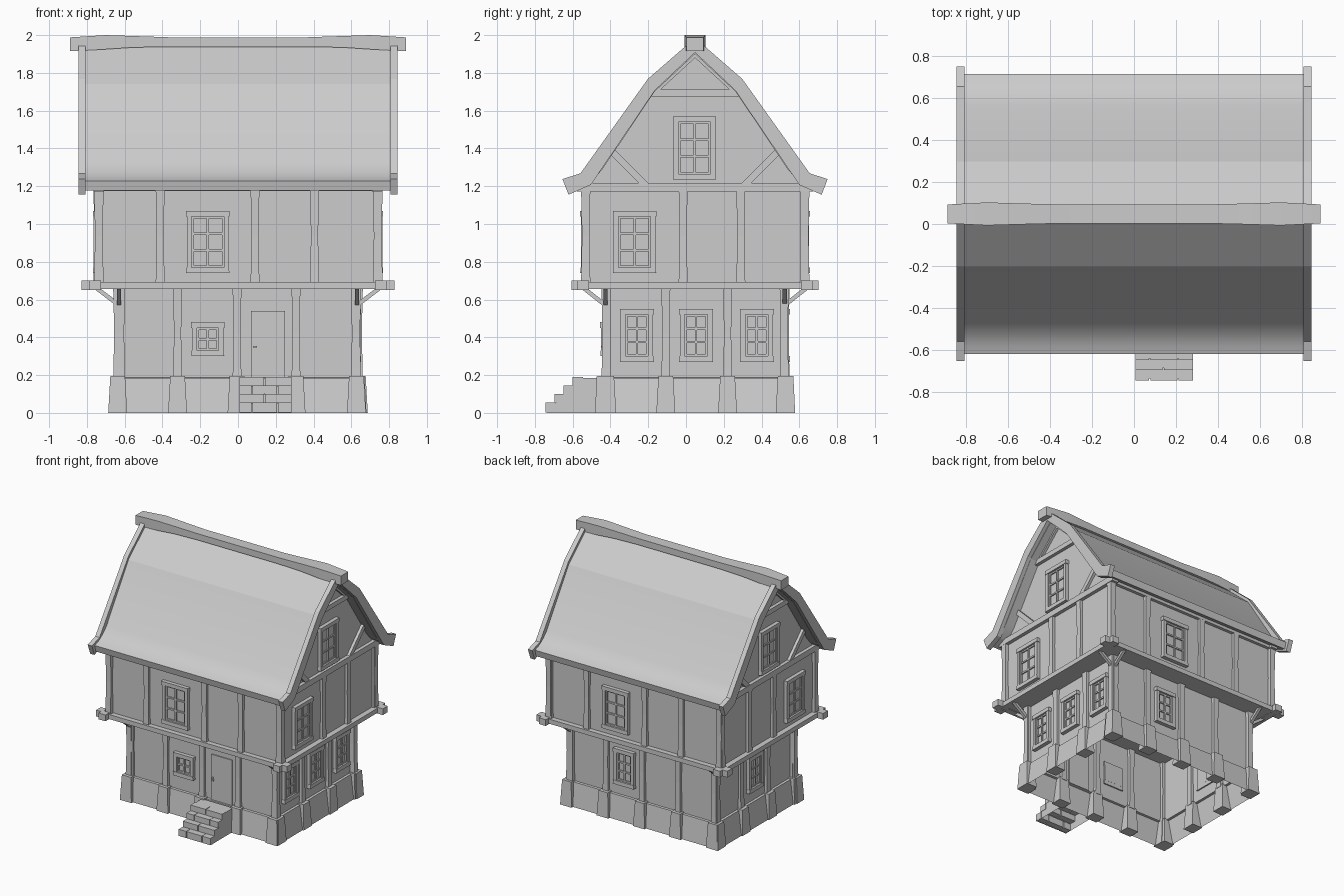
import bpy, bmesh
from mathutils import Matrix, Vector

cube = bpy.data.objects.get("Cube")
if cube:
    bpy.data.objects.remove(cube)

YC = 0.048                     # centre line of the house in y
LOW = (0.622, 0.472)           # half sizes of the two storeys
UP = (0.738, 0.578)

grey = bpy.data.materials.new("plain_grey")
grey.use_nodes = True
grey.diffuse_color = (0.604, 0.604, 0.604, 1)
bsdf = next(n for n in grey.node_tree.nodes if n.type == 'BSDF_PRINCIPLED')
bsdf.inputs["Base Color"].default_value = (0.604, 0.604, 0.604, 1)
bsdf.inputs["Roughness"].default_value = 0.8


def finish(name, bm, smooth=None):
    bmesh.ops.recalc_face_normals(bm, faces=bm.faces[:])
    mesh = bpy.data.meshes.new(name)
    bm.to_mesh(mesh)
    bm.free()
    mesh.materials.append(grey)
    ob = bpy.data.objects.new(name, mesh)
    bpy.context.collection.objects.link(ob)
    if smooth:
        bpy.ops.object.select_all(action='DESELECT')
        ob.select_set(True)
        bpy.context.view_layer.objects.active = ob
        bpy.ops.object.shade_smooth_by_angle(angle=smooth)


def box(bm, lo, hi, m=Matrix(), taper=1.0):
    """Box between two corners; taper scales the top."""
    lo, hi = Vector(lo), Vector(hi)
    c, s = (lo + hi) / 2, hi - lo
    for v in bmesh.ops.create_cube(bm, size=1)["verts"]:
        k = taper if v.co.z > 0 else 1
        v.co = m @ Vector((c.x + v.co.x * s.x * k, c.y + v.co.y * s.y * k, c.z + v.co.z * s.z))


def beam(bm, p, q, w):
    p, q = Vector(p), Vector(q)
    d = q - p
    m = Matrix.Translation((p + q) / 2) @ d.to_track_quat('Z', 'Y').to_matrix().to_4x4()
    bmesh.ops.create_cube(bm, size=1, matrix=m @ Matrix.Diagonal((w, w, d.length, 1)))


def loft(bm, rings, caps=True):
    """Skin equal-length rings, with or without end caps."""
    vs = [[bm.verts.new(p) for p in r] for r in rings]
    n = len(vs[0])
    for a, b in zip(vs, vs[1:]):
        for i in range(n):
            j = (i + 1) % n
            bm.faces.new((a[i], a[j], b[j], b[i]))
    if caps:
        bm.faces.new(vs[0])
        bm.faces.new(vs[-1])


def rect(hx, hy, z):
    return [(a * hx, YC + b * hy, z) for a, b in ((-1, -1), (1, -1), (1, 1), (-1, 1))]


def wall_frame(side, half):
    """Maps (along wall, outward, up) to the model."""
    u, n, o = {
        "front": ((1, 0, 0), (0, -1, 0), (0, YC - half[1], 0)),
        "back": ((1, 0, 0), (0, 1, 0), (0, YC + half[1], 0)),
        "left": ((0, 1, 0), (1, 0, 0), (half[0], 0, 0)),
        "right": ((0, 1, 0), (-1, 0, 0), (-half[0], 0, 0))}[side]
    return Matrix.Translation(o) @ Matrix((u, n, (0, 0, 1))).transposed().to_4x4()


# Storeys: the lower one is an open-bottomed shell
bm = bmesh.new()
loft(bm, [rect(0.67, 0.512, 0), rect(0.64, 0.49, 0.185), rect(*LOW, 0.187)], caps=False)
finish("foundation", bm)
bm = bmesh.new()
loft(bm, [rect(*LOW, 0.187), rect(*LOW, 0.66)], caps=False)
finish("lower_walls", bm)
bm = bmesh.new()
half = [(UP[1], 0.66), (UP[1], 1.19), (0.215, 1.70)]
outline = half + [(0, 1.9)] + [(-y, z) for y, z in reversed(half)]
loft(bm, [[(x, YC + y, z) for y, z in outline] for x in (-UP[0], UP[0])])
finish("upper_walls_and_gables", bm)

# Posts and stone piers: positions along each wall
low_x, low_y = [-0.637, -0.32, -0.005, 0.307, 0.627], [-0.42, -0.107, 0.22, 0.525]
up_x, up_y = [-0.735, -0.412, 0.09, 0.405, 0.742], [-0.532, -0.015, 0.29, 0.63]
layout = {"front": (low_x, up_x), "back": ([-x for x in low_x], [-x for x in up_x]),
          "left": (low_y, up_y), "right": (low_y, up_y)}


def post(bm, m, p, z0, z1):
    rings = []
    for t, w in ((0, 0.024), (0.12, 0.022), (0.5, 0.019), (0.88, 0.022), (1, 0.024)):
        z = z0 + t * (z1 - z0)
        rings.append([m @ Vector((p + a * w, b * w, z)) for a, b in ((-1, -1), (1, -1), (1, 1), (-1, 1))])
    loft(bm, rings)


lower, upper, piers = bmesh.new(), bmesh.new(), bmesh.new()
for side, (lows, ups) in layout.items():
    ml, mu = wall_frame(side, LOW), wall_frame(side, UP)
    for p in lows:
        post(lower, ml, p, 0.18, 0.66)
        box(piers, (p - 0.05, -0.03, 0), (p + 0.05, 0.058, 0.195), ml, 0.78)
    for p in ups:
        post(upper, mu, p, 0.69, 1.185)
finish("lower_posts", lower)
finish("upper_posts", upper)
finish("stone_piers", piers)

# Jetty beams with heavier ends, eave beams
bm = bmesh.new()
for s in (-1, 1):
    y, x = YC + s * 0.592, s * 0.755
    box(bm, (-0.82, y - 0.026, 0.657), (0.82, y + 0.026, 0.693))
    box(bm, (x - 0.026, YC - 0.64, 0.656), (x + 0.026, YC + 0.64, 0.692))
    for t in (-1, 1):
        ex, ey = t * 0.8, YC + t * 0.625
        box(bm, (ex - 0.028, y - 0.03, 0.651), (ex + 0.028, y + 0.03, 0.7))
        box(bm, (x - 0.03, ey - 0.028, 0.651), (x + 0.03, ey + 0.028, 0.7))
finish("jetty_beams", bm)
bm = bmesh.new()
for s in (-1, 1):
    box(bm, (s * 0.738 - 0.028, YC - 0.625, 1.172), (s * 0.738 + 0.028, YC + 0.625, 1.217))
    box(bm, (-0.74, YC + s * 0.578 - 0.024, 1.175), (0.74, YC + s * 0.578 + 0.024, 1.2))
finish("eave_beams", bm)

# Braces under the overhang at the corners
bm = bmesh.new()
for s in (-1, 1):
    for t in (-1, 1):
        x, y = s * 0.63, YC + t * 0.475
        beam(bm, (x, y, 0.57), (s * 0.755, y, 0.665), 0.022)
        beam(bm, (x, y, 0.57), (x, YC + t * 0.595, 0.665), 0.022)
finish("corner_braces", bm)

# Gable timbers
bm = bmesh.new()
for s in (-1, 1):
    x = s * 0.742
    box(bm, (x - 0.022, YC - 0.235, 1.675), (x + 0.022, YC + 0.235, 1.712))
    for t in (-1, 1):
        beam(bm, (x, YC + t * 0.45, 1.395), (x, YC + t * 0.255, 1.2), 0.036)
        beam(bm, (x, YC + t * 0.215, 1.702), (x, YC, 1.9), 0.03)
finish("gable_timbers", bm)


# Roof shell, barge boards and ridge beam
def roof_strip(bm, x0, x1, pairs):
    full = [(-1, p) for p in pairs] + [(1, p) for p in reversed(pairs[:-1])]
    loft(bm, [[(x0, YC + s * a, b), (x1, YC + s * a, b), (x1, YC + s * c, d), (x0, YC + s * c, d)]
              for s, (a, b, c, d) in full])


bm = bmesh.new()
roof_strip(bm, -0.815, 0.815, [
    (0.667, 1.228, 0.655, 1.177), (0.631, 1.241, 0.612, 1.193), (0.596, 1.259, 0.572, 1.211),
    (0.561, 1.285, 0.535, 1.24), (0.521, 1.326, 0.49, 1.29), (0.25, 1.74, 0.215, 1.70),
    (0, 1.96, 0, 1.90)])
finish("roof", bm, 0.22)
bm = bmesh.new()
for s in (-1, 1):
    roof_strip(bm, s * 0.808, s * 0.845, [
        (0.702, 1.238, 0.67, 1.155), (0.607, 1.268, 0.552, 1.207),
        (0.25, 1.768, 0.212, 1.708), (0, 1.985, 0, 1.908)])
finish("barge_boards", bm)
bm = bmesh.new()
stations = [(0.89, 0.045, 1.915, 1.988), (0.7, 0.055, 1.925, 2.0),
            (0.55, 0.05, 1.935, 1.995), (0.35, 0.045, 1.938, 1.988)]
stations = [(-x, w, a, b) for x, w, a, b in stations] + stations[::-1]
loft(bm, [[(x, YC - w, a), (x, YC + w, a), (x, YC + w, b), (x, YC - w, b)] for x, w, a, b in stations])
finish("ridge_beam", bm, 0.5)


# Windows: casing, sash, glazing bars and glass
def window(name, side, half, p, z0, z1, w, rows):
    m, h, bm = wall_frame(side, half), w / 2, bmesh.new()
    b = 0.03
    for s in (-1, 1):
        a, c = sorted((p + s * (h - 0.004), p + s * (h - b)))
        box(bm, (a, -0.01, z0 + b), (c, 0.026, z1 - b), m)
    box(bm, (p - h, -0.01, z0), (p + h, 0.03, z0 + b), m, 0.97)
    box(bm, (p - h, -0.01, z1 - b), (p + h, 0.03, z1), m)
    gw, lo, hi = h - b, z0 + b, z1 - b
    box(bm, (p - gw, -0.01, lo), (p + gw, 0.006, hi), m)
    for s in (-1, 0, 1):
        c = p + s * (gw - 0.005)
        box(bm, (c - 0.006, 0, lo), (c + 0.006, 0.017, hi), m)
    for i in range(rows + 1):
        c = lo + 0.005 + (hi - lo - 0.01) * i / rows
        box(bm, (p - gw, 0, c - 0.006), (p + gw, 0.015, c + 0.006), m)
    finish(name, bm)


window("front_upper_window", "front", UP, -0.16, 0.74, 1.07, 0.23, 3)
window("front_small_window", "front", LOW, -0.16, 0.3, 0.48, 0.175, 2)
window("back_upper_window", "back", UP, 0.16, 0.74, 1.07, 0.23, 3)
window("back_lower_window", "back", LOW, 0.16, 0.27, 0.55, 0.18, 3)
for side in ("left", "right"):
    window(side + "_upper_window", side, UP, -0.272, 0.74, 1.07, 0.23, 3)
    window(side + "_gable_window", side, UP, 0.045, 1.235, 1.57, 0.23, 3)
for i, p in enumerate((-0.26, 0.053, 0.375)):
    window(f"left_lower_window_{i + 1}", "left", LOW, p, 0.27, 0.55, 0.18, 3)
window("right_lower_window", "right", LOW, 0.053, 0.27, 0.55, 0.18, 3)

# Door with handle
m = wall_frame("front", LOW)
bm = bmesh.new()
box(bm, (0.07, -0.01, 0.185), (0.25, 0.008, 0.54), m)
finish("door", bm)
bm = bmesh.new()
box(bm, (0.08, 0, 0.335), (0.092, 0.014, 0.365), m)
box(bm, (0.08, 0.014, 0.345), (0.1, 0.024, 0.353), m)
finish("door_handle", bm)

# Brick steps over a stepped core that is open below
bricks = bmesh.new()
profile = [(-0.46, 0)]
steps = [(-0.745, 0, 0.053), (-0.695, 0.053, 0.098), (-0.648, 0.098, 0.143), (-0.6, 0.143, 0.19)]
for i, (y, z0, z1) in enumerate(steps):
    profile += [(y + 0.008, z0), (y + 0.008, z1 - 0.004 * (i == 3))]
    cuts = (0.005, 0.14, 0.285) if i % 2 else (0.005, 0.075, 0.21, 0.285)
    for a, b in zip(cuts, cuts[1:]):
        box(bricks, (a + 0.003, y, z0 + 0.003), (b - 0.003, y + 0.055, z1 + 0.002 * (i < 3)))
profile.append((-0.46, 0.186))
core = bmesh.new()
loft(core, [[(x, y, z) for y, z in profile] for x in (0.01, 0.28)])
bmesh.ops.recalc_face_normals(core, faces=core.faces[:])
under = [f for f in core.faces if all(v.co.z < 0.001 for v in f.verts)]
bmesh.ops.delete(core, geom=under, context='FACES_ONLY')
finish("step_core", core)
finish("step_bricks", bricks)
